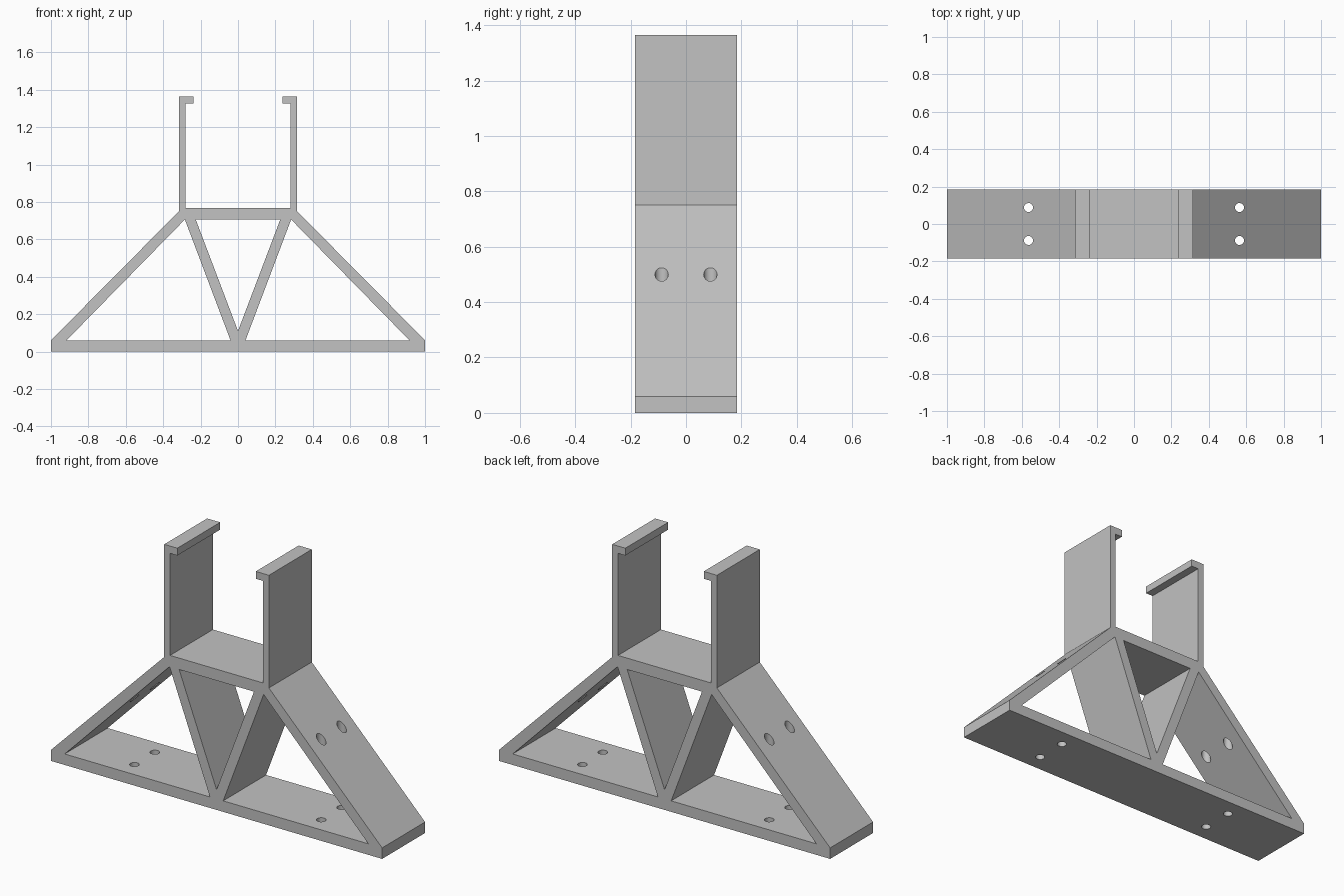
import bpy
import bmesh
from mathutils import Matrix

if "Cube" in bpy.data.objects:
    bpy.data.objects.remove(bpy.data.objects["Cube"], do_unlink=True)

HALF_DEPTH = 0.185

grey = bpy.data.materials.new("light_grey")
grey.use_nodes = True
colour = (0.54, 0.54, 0.54, 1)
grey.diffuse_color = colour
grey.node_tree.nodes["Principled BSDF"].inputs["Base Color"].default_value = colour


def add_object(name, bm):
    bmesh.ops.recalc_face_normals(bm, faces=bm.faces)
    mesh = bpy.data.meshes.new(name)
    bm.to_mesh(mesh)
    bm.free()
    mesh.materials.append(grey)
    obj = bpy.data.objects.new(name, mesh)
    bpy.context.collection.objects.link(obj)
    return obj


def prism(name, profile, half):
    """Extrude an x-z profile along y."""
    bm = bmesh.new()
    face = bm.faces.new([bm.verts.new((x, -half, z)) for x, z in profile])
    new = bmesh.ops.extrude_face_region(bm, geom=[face])["geom"]
    verts = [g for g in new if isinstance(g, bmesh.types.BMVert)]
    bmesh.ops.translate(bm, verts=verts, vec=(0, 2 * half, 0))
    return add_object(name, bm)


def mirrored(points):
    return [(-x, z) for x, z in reversed(points)]


def cut(target, cutter):
    cutter.hide_render = True
    mod = target.modifiers.new("cut", 'BOOLEAN')
    mod.operation = 'DIFFERENCE'
    mod.solver = 'EXACT'
    mod.object = cutter
    bpy.context.view_layer.objects.active = target
    bpy.ops.object.modifier_apply(modifier=mod.name)
    bpy.data.objects.remove(cutter, do_unlink=True)


# Solid outline: base, sloping sides, uprights with inward lips
right_half = [(1, 0), (1, 0.06), (0.316, 0.75), (0.316, 1.365), (0.237, 1.365),
              (0.237, 1.325), (0.281, 1.325), (0.281, 0.768)]
frame = prism("truss_bracket", right_half + mirrored(right_half), HALF_DEPTH)

# Triangular openings between the struts
side = [(0.917, 0.06), (0.04, 0.06), (0.284, 0.706)]
middle = [(0.226, 0.706), (-0.226, 0.706), (0, 0.11)]
for opening in (side, mirrored(side), middle):
    cut(frame, prism("opening_cutter", opening, 0.3))

# Vertical screw holes through the sloping sides and the base
for x in (-0.564, 0.564):
    for y in (-0.088, 0.088):
        bm = bmesh.new()
        bmesh.ops.create_cone(bm, cap_ends=True, segments=32, radius1=0.024,
                              radius2=0.024, depth=1.2,
                              matrix=Matrix.Translation((x, y, 0.4)))
        cut(frame, add_object("screw_hole_cutter", bm))

# Smooth hole walls, crisp frame edges
bpy.ops.object.select_all(action='DESELECT')
frame.select_set(True)
bpy.context.view_layer.objects.active = frame
bpy.ops.object.shade_smooth_by_angle(angle=0.5)
